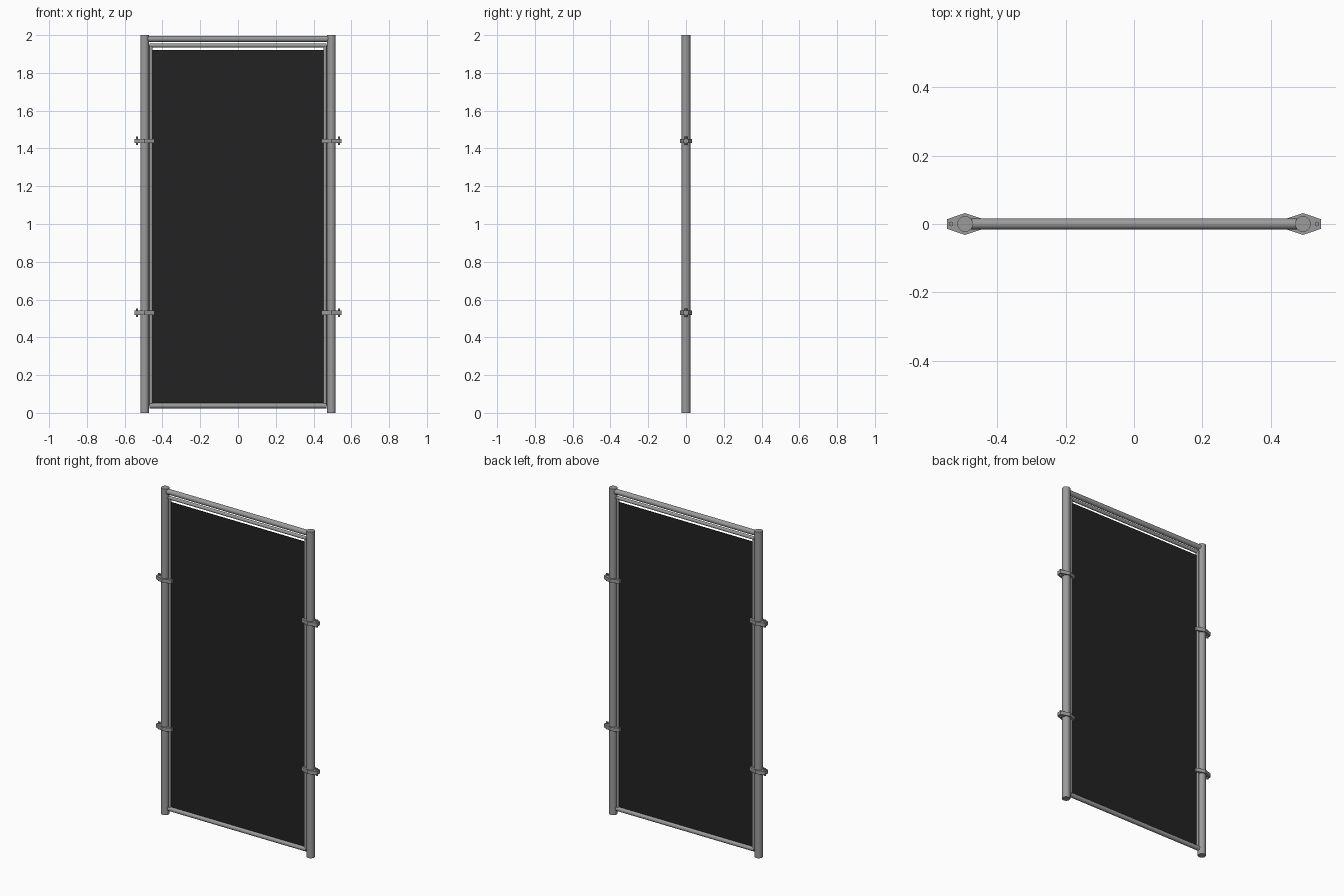
import bpy
import bmesh
from mathutils import Vector

cube = bpy.data.objects.get("Cube")
if cube:
    bpy.data.objects.remove(cube, do_unlink=True)


def material(name, value):
    m = bpy.data.materials.new(name)
    m.use_nodes = True
    colour = (value, value, value, 1)
    m.diffuse_color = colour
    m.node_tree.nodes["Principled BSDF"].inputs["Base Color"].default_value = colour
    return m


STEEL = material("galvanised grey", 0.33)
MESH = material("dark mesh", 0.016)

POST_X = 0.494
FRAME_X = 0.461
FRAME_TOP, FRAME_BOTTOM = 1.945, 0.038


def tube(name, start, end, radius, sides=16):
    """Smooth closed round bar between two points."""
    a, b = Vector(start), Vector(end)
    axis = b - a
    bpy.ops.mesh.primitive_cylinder_add(vertices=sides, radius=radius,
                                        depth=axis.length, location=(a + b) / 2)
    ob = bpy.context.object
    ob.name = name
    ob.rotation_euler = axis.to_track_quat("Z", "Y").to_euler()
    ob.data.materials.append(STEEL)
    bpy.ops.object.shade_smooth_by_angle()
    return ob


def clamp_plate(name, x, z, height):
    """Flat six-sided coupler plate wrapped around the post."""
    outline = [(-0.053, -0.014), (0, -0.032), (0.053, -0.014),
               (0.053, 0.014), (0, 0.032), (-0.053, 0.014)]
    bm = bmesh.new()
    face = bm.faces.new([bm.verts.new((px, py, -height / 2)) for px, py in outline])
    top = bmesh.ops.extrude_face_region(bm, geom=[face])["geom"]
    bmesh.ops.translate(bm, vec=(0, 0, height),
                        verts=[v for v in top if isinstance(v, bmesh.types.BMVert)])
    bmesh.ops.recalc_face_normals(bm, faces=bm.faces)
    me = bpy.data.meshes.new(name)
    bm.to_mesh(me)
    bm.free()
    me.materials.append(STEEL)
    ob = bpy.data.objects.new(name, me)
    ob.location = (x, 0, z)
    bpy.context.collection.objects.link(ob)


# Posts, inner frame sides and couplers, mirrored left and right
for side, s in (("left", 1), ("right", -1)):
    tube(f"{side}_post", (s * POST_X, 0, 0), (s * POST_X, 0, 2), 0.023, 24)
    tube(f"{side}_frame_bar", (s * FRAME_X, 0, FRAME_BOTTOM),
         (s * FRAME_X, 0, FRAME_TOP), 0.009)
    for level, z in (("lower", 0.53), ("upper", 1.44)):
        clamp_plate(f"{side}_{level}_clamp", s * POST_X, z, 0.022)
        bolt_x = s * (POST_X + 0.041)
        tube(f"{side}_{level}_bolt", (bolt_x, 0, z - 0.022), (bolt_x, 0, z + 0.022), 0.007, 6)

# Horizontal rails
tube("top_rail", (-POST_X + 0.01, 0, 1.98), (POST_X - 0.01, 0, 1.98), 0.016)
tube("frame_top_bar", (-FRAME_X - 0.007, 0, FRAME_TOP), (FRAME_X + 0.007, 0, FRAME_TOP), 0.01)
tube("frame_bottom_bar", (-FRAME_X - 0.007, 0, FRAME_BOTTOM),
     (FRAME_X + 0.007, 0, FRAME_BOTTOM), 0.014)

# Mesh infill sheet, stopping short of the frame top
bpy.ops.mesh.primitive_cube_add(size=1, location=(0, 0, 0.983))
sheet = bpy.context.object
sheet.name = "mesh_infill"
sheet.scale = (2 * FRAME_X - 0.004, 0.004, 1.876)
sheet.data.materials.append(MESH)
